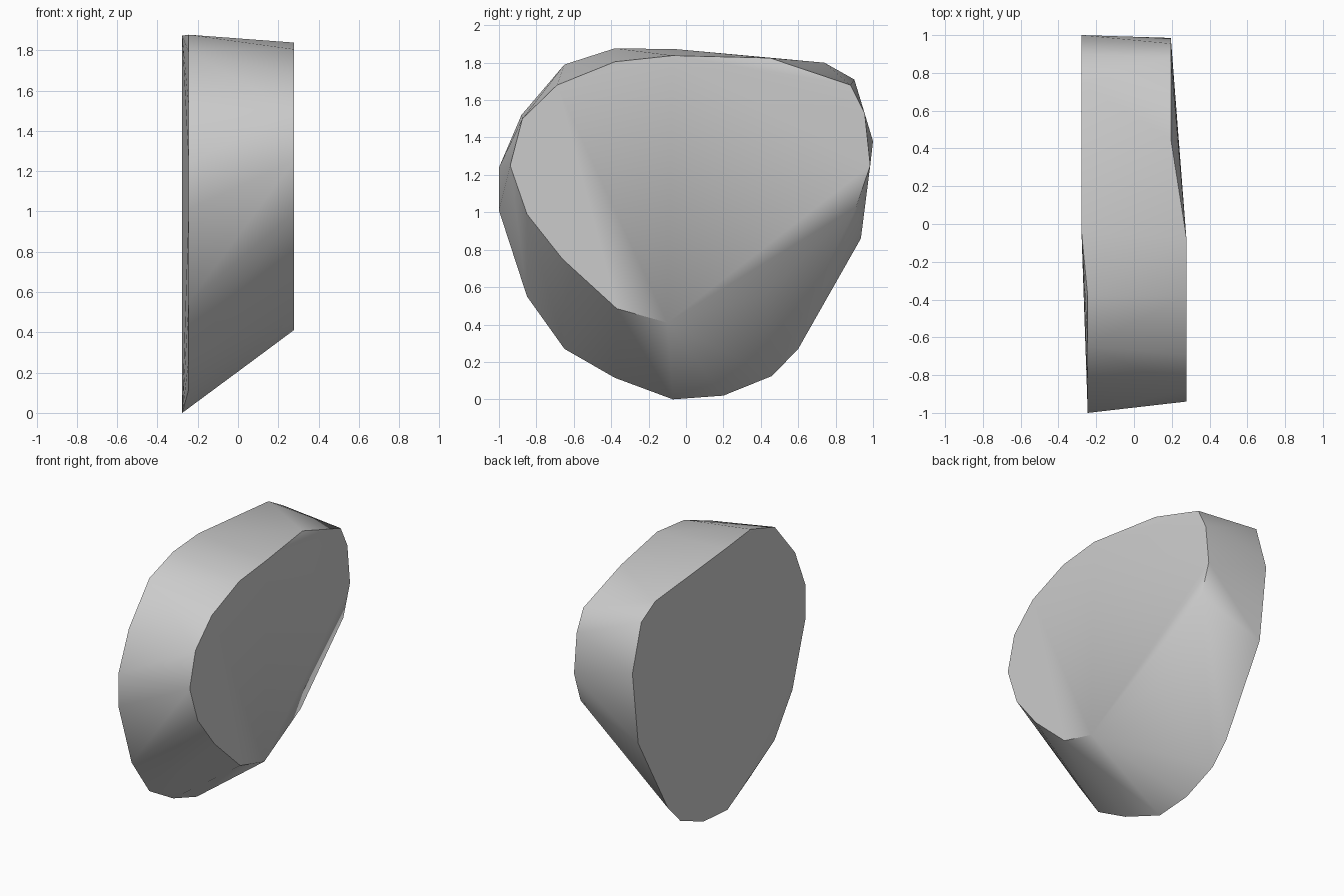
import bpy
import bmesh

cube = bpy.data.objects.get("Cube")
if cube:
    bpy.data.objects.remove(cube, do_unlink=True)

# Single flat stone colour
stone = bpy.data.materials.new("light_grey_stone")
stone.use_nodes = True
grey = (0.6, 0.6, 0.6, 1)
stone.diffuse_color = grey
stone.node_tree.nodes["Principled BSDF"].inputs["Base Color"].default_value = grey

# Outlines (y, z) of the narrow left face and the broad right face
left_outline = [
    (-.94, 1.25), (-.875, 1.5), (-.69, 1.68), (-.38, 1.805), (-.07, 1.838),
    (.45, 1.825), (.88, 1.68), (.955, 1.53), (.985, 1.25), (.91, 1.03),
    (.43, .565), (-.1, .41), (-.37, .485), (-.66, .75), (-.85, .99),
]
right_outline = [
    (-1, 1.01), (-1, 1.24), (-.88, 1.52), (-.65, 1.79), (-.38, 1.877),
    (-.05, 1.872), (.74, 1.8), (.9, 1.71), (1, 1.38), (.935, .86),
    (.6, .27), (.46, .125), (.2, .02), (-.07, 0), (-.38, .115),
    (-.65, .27), (-.85, .55),
]


def left_depth(y):
    """The left face is stepped inward towards the back."""
    return .277 if y < 0 else .195


def right_depth(y):
    """The right face is stepped inward towards the front."""
    return -.245 if y < -.2 else -.277


# Wrap both outlines in one convex, chipped slab
bm = bmesh.new()
for outline, depth in ((left_outline, left_depth), (right_outline, right_depth)):
    for y, z in outline:
        bm.verts.new((depth(y), y, z))
hull = bmesh.ops.convex_hull(bm, input=bm.verts[:])
spare = {v for v in hull["geom_interior"] + hull["geom_unused"]
         if isinstance(v, bmesh.types.BMVert)}
bmesh.ops.delete(bm, geom=list(spare), context="VERTS")
bmesh.ops.recalc_face_normals(bm, faces=bm.faces[:])

mesh = bpy.data.meshes.new("stone_slab")
bm.to_mesh(mesh)
bm.free()
mesh.materials.append(stone)
slab = bpy.data.objects.new("stone_slab", mesh)
bpy.context.collection.objects.link(slab)

# Soft sides with crisp rims
bpy.ops.object.select_all(action="DESELECT")
slab.select_set(True)
bpy.context.view_layer.objects.active = slab
bpy.ops.object.shade_smooth_by_angle(angle=.7)
